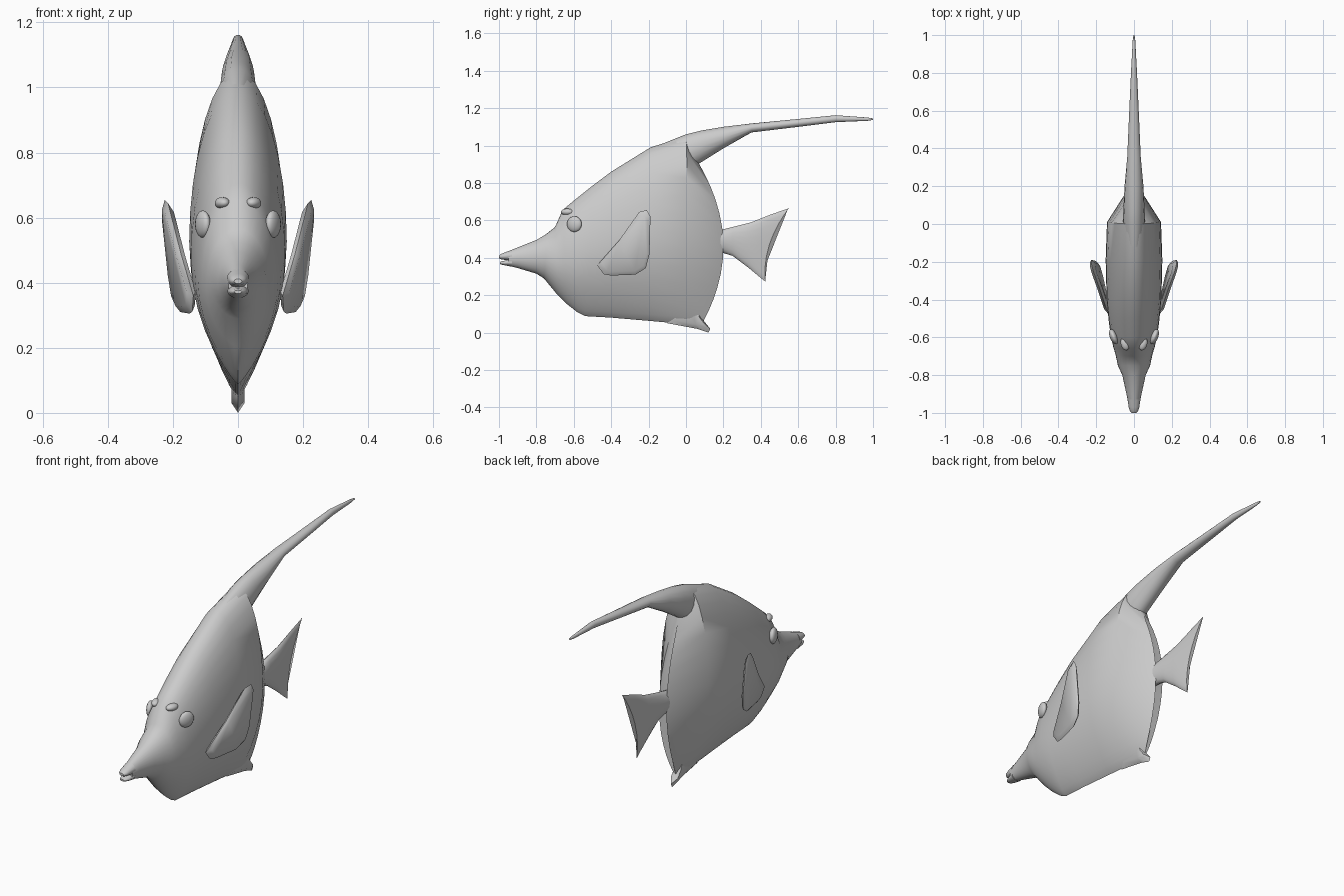
import bpy, bmesh, math
from mathutils import Vector

if "Cube" in bpy.data.objects:
    bpy.data.objects.remove(bpy.data.objects["Cube"])


def finish(name, bm, angle=40):
    bmesh.ops.recalc_face_normals(bm, faces=bm.faces)
    me = bpy.data.meshes.new(name)
    bm.to_mesh(me)
    bm.free()
    ob = bpy.data.objects.new(name, me)
    bpy.context.collection.objects.link(ob)
    bpy.ops.object.select_all(action='DESELECT')
    ob.select_set(True)
    bpy.context.view_layer.objects.active = ob
    bpy.ops.object.shade_smooth_by_angle(angle=math.radians(angle))
    return ob


def loft(name, stations, n=24, angle=40):
    """Station: top y, top z, middle y, bottom y, bottom z, half width, keel 0..1."""
    bm = bmesh.new()
    rings = []
    for yt, zt, ym, yb, zb, w, keel in stations:
        ring = []
        for i in range(n):
            a = 2 * math.pi * i / n
            c, s = math.cos(a), math.sin(a)
            y = yb + (yt - yb) * (1 + c) / 2 + (ym - (yt + yb) / 2) * (1 - c * c)
            z = (zt + zb) / 2 + (zt - zb) / 2 * c
            x = s
            if c < 0:
                v = max(0.0, math.sin(math.pi / 2 * (1 + c))) ** 0.8
                x = s * (1 - keel) + math.copysign(v, s) * keel
            ring.append(bm.verts.new((w * x, y, z)))
        rings.append(ring)
    for r, q in zip(rings, rings[1:]):
        for i in range(n):
            j = (i + 1) % n
            bm.faces.new((r[i], r[j], q[j], q[i]))
    bm.faces.new(rings[0])
    bm.faces.new(rings[-1])
    return finish(name, bm, angle)


def straight(rows, keel=0):
    return [(y, zt, y, y, zb, w, keel) for y, zt, zb, w in rows]


def plate(name, pts, place, thick, inset):
    """Thin fin with a bevelled rim; place(y, z) gives the x of its mid plane."""
    cy = sum(p[0] for p in pts) / len(pts)
    cz = sum(p[1] for p in pts) / len(pts)
    bm = bmesh.new()
    loops = []
    for k, t in ((inset, -thick), (1, 0), (inset, thick)):
        loop = []
        for y, z in pts:
            yy, zz = cy + (y - cy) * k, cz + (z - cz) * k
            loop.append(bm.verts.new((place(yy, zz) + t, yy, zz)))
        loops.append(loop)
    n = len(pts)
    for a, b in zip(loops, loops[1:]):
        for i in range(n):
            bm.faces.new((a[i], a[(i + 1) % n], b[(i + 1) % n], b[i]))
    bm.faces.new(loops[0])
    bm.faces.new(loops[-1])
    return finish(name, bm, 50)


def ellipsoid(name, loc, size, rz):
    bm = bmesh.new()
    bmesh.ops.create_uvsphere(bm, u_segments=20, v_segments=12, radius=1)
    ob = finish(name, bm)
    ob.location, ob.scale, ob.rotation_euler = loc, size, (0, 0, rz)
    return ob


# Body with snout, steep forehead and keeled belly
loft("body", [
    (-.95, .435, -.95, -.95, .358, .03, 0),
    (-.90, .455, -.90, -.90, .345, .04, 0),
    (-.80, .495, -.80, -.80, .315, .062, 0),
    (-.75, .525, -.75, -.76, .290, .085, .2),
    (-.70, .565, -.69, -.69, .205, .098, .5),
    (-.66, .655, -.65, -.64, .155, .110, .8),
    (-.60, .705, -.59, -.58, .108, .123, 1),
    (-.50, .785, -.52, -.54, .088, .133, 1),
    (-.40, .860, -.40, -.40, .080, .145, 1),
    (-.19, .990, -.19, -.19, .062, .150, 1),
    (.00, 1.05, .01, .00, .045, .143, 1),
    (.07, .90, .20, .09, .055, .022, 0)], 32)

# Lips
loft("upper_lip", straight([(-.93, .443, .38, .034), (-.97, .428, .389, .028),
                            (-.99, .42, .392, .022), (-1, .412, .397, .012)]), 16)
loft("lower_lip", straight([(-.93, .40, .352, .033), (-.97, .384, .36, .026),
                            (-.985, .382, .363, .02), (-.995, .377, .367, .012)]), 16)

# Long trailing dorsal fin
loft("dorsal_fin", straight([
    (-.15, 1.0, .85, .045), (.0, 1.06, .86, .06), (.08, 1.08, .91, .056),
    (.2, 1.1, .985, .05), (.35, 1.118, 1.07, .036), (.6, 1.142, 1.1, .025),
    (.8, 1.162, 1.125, .016), (.97, 1.15, 1.132, .007), (1, 1.145, 1.137, .003)]), 16)

# Forked tail
loft("tail_fin", [
    (.15, .54, .15, .15, .43, .035, 0), (.21, .555, .21, .20, .425, .03, 0),
    (.25, .565, .25, .25, .41, .026, 0), (.35, .59, .33, .33, .35, .02, 0),
    (.45, .63, .39, .39, .30, .013, 0), (.55, .665, .445, .425, .272, .005, 0)], 20)

# Rear belly fin
plate("anal_fin", [(-.02, .29), (.02, .2), (.075, .12), (.09, .07), (.13, .02),
                   (.12, .0), (.06, .02), (-.1, .05), (-.1, .15)],
      lambda y, z: 0, .02, .7)

# Paired pectoral fins, eyes and brows
fin = [(-.475, .36), (-.44, .312), (-.40, .305), (-.27, .31), (-.215, .345), (-.195, .42),
       (-.19, .62), (-.21, .655), (-.25, .645), (-.36, .49)]
for side, s in (("left", -1), ("right", 1)):
    plate("pectoral_fin_" + side, fin,
          lambda y, z: s * (.14 + .22 * (y + .44) + .1 * (z - .31)), .014, .86)
    ellipsoid("eye_" + side, (s * .108, -.597, .58), (.02, .042, .042), -s * .38)
    ellipsoid("brow_" + side, (s * .048, -.635, .645), (.022, .035, .018), -s * .3)
